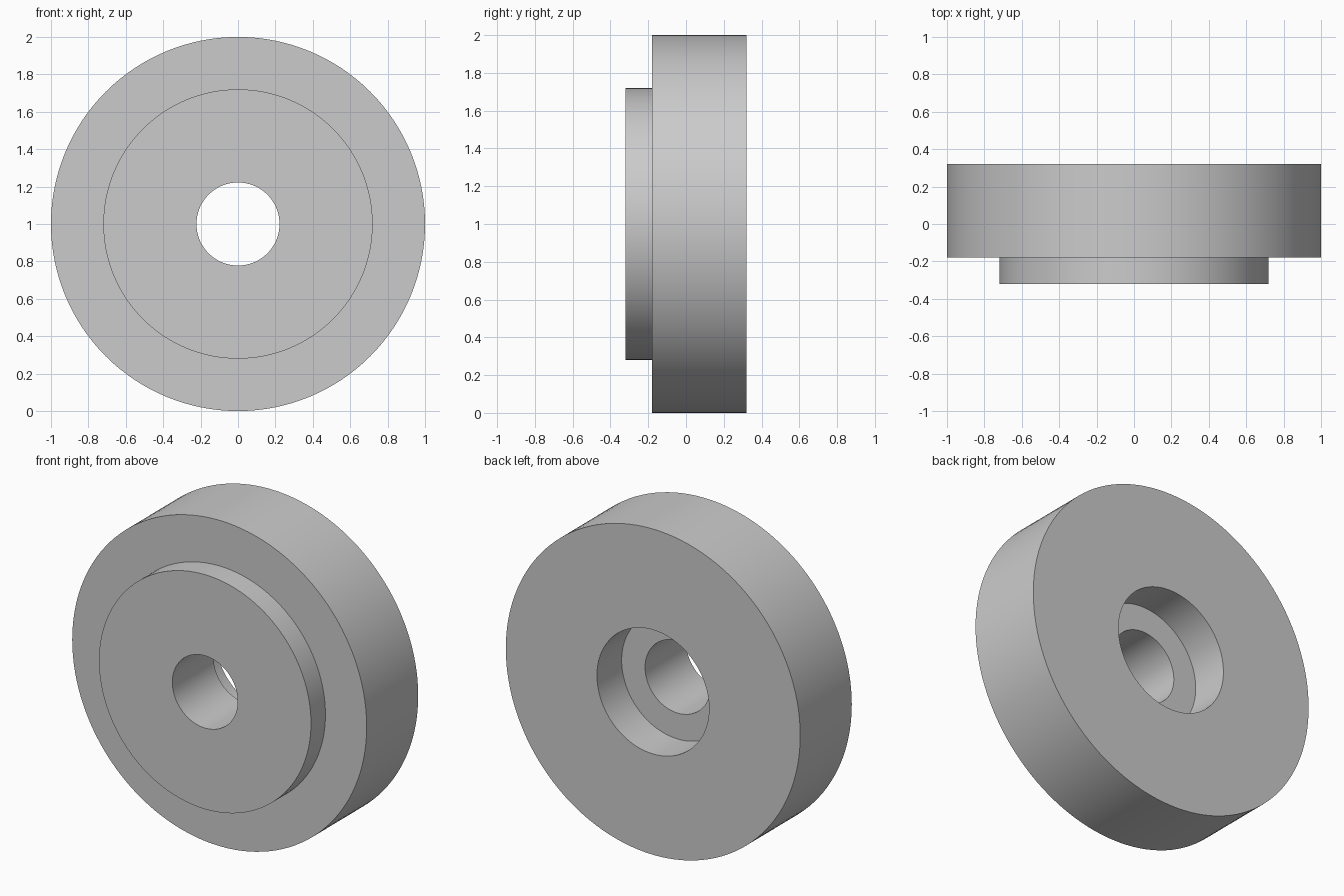
import bpy
import bmesh
import math
from mathutils import Matrix, Vector

cube = bpy.data.objects.get("Cube")
if cube:
    bpy.data.objects.remove(cube, do_unlink=True)

SEGMENTS = 128

# Plain grey material
grey = bpy.data.materials.new("light grey")
grey.use_nodes = True
colour = (0.6, 0.6, 0.6, 1)
grey.diffuse_color = colour
grey.node_tree.nodes["Principled BSDF"].inputs["Base Color"].default_value = colour

# Closed section as (radius, y): boss, rim, counterbore, bore
section = [
    (0.222, -0.32), (0.72, -0.32), (0.72, -0.18), (1, -0.18),
    (1, 0.32), (0.381, 0.32), (0.381, 0.08), (0.222, 0.08),
]

# Revolve the section around the y axis
bm = bmesh.new()
rings = []
for r, y in section:
    ring = []
    for i in range(SEGMENTS):
        a = math.tau * i / SEGMENTS
        ring.append(bm.verts.new((r * math.cos(a), y, 1 + r * math.sin(a))))
    rings.append(ring)
for k, ring in enumerate(rings):
    after = rings[(k + 1) % len(rings)]
    for i in range(SEGMENTS):
        j = (i + 1) % SEGMENTS
        bm.faces.new((ring[i], ring[j], after[j], after[i]))
bmesh.ops.recalc_face_normals(bm, faces=bm.faces)

mesh = bpy.data.meshes.new("stepped_wheel")
bm.to_mesh(mesh)
bm.free()
mesh.materials.append(grey)
wheel = bpy.data.objects.new("stepped_wheel", mesh)
bpy.context.collection.objects.link(wheel)

# Smooth round walls, sharp rims
bpy.ops.object.select_all(action="DESELECT")
wheel.select_set(True)
bpy.context.view_layer.objects.active = wheel
bpy.ops.object.shade_smooth_by_angle(angle=math.radians(30))
